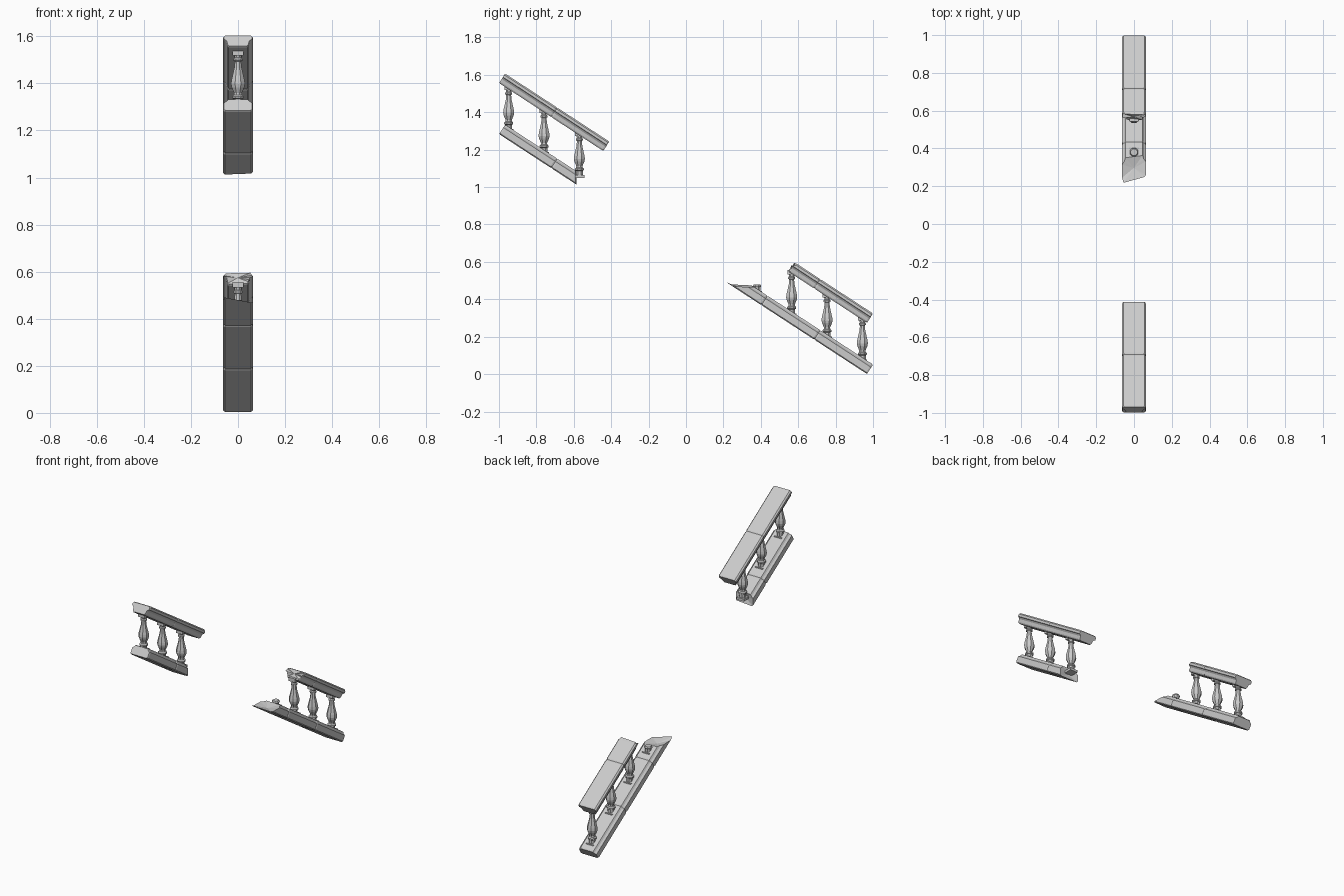
import bpy, bmesh, math, random
from mathutils import Vector

if "Cube" in bpy.data.objects:
    bpy.data.objects.remove(bpy.data.objects["Cube"])

random.seed(4)
SLOPE = 0.652
ANG = math.atan(SLOPE)
SN, CS = math.sin(ANG), math.cos(ANG)
HAND_Z, BASE_Z = 0.976, 0.703      # height of each rail's top line at y = 0

# Half cross-sections: (half width, height below the rail top)
HAND = [(0.040, -0.060), (0.046, -0.052), (0.049, -0.034), (0.055, -0.026),
        (0.063, -0.022), (0.063, -0.008), (0.055, 0.0)]
BASE = [(0.056, -0.060), (0.063, -0.054), (0.063, -0.018), (0.052, -0.010), (0.045, 0.0)]


def finish(name, bm):
    bmesh.ops.recalc_face_normals(bm, faces=bm.faces)
    me = bpy.data.meshes.new(name)
    bm.to_mesh(me)
    bm.free()
    ob = bpy.data.objects.new(name, me)
    bpy.context.collection.objects.link(ob)
    return ob


def rail_block(s0, s1, half, z0, rough=0.0):
    """Sloped stone block from y = s0 to s1 with softened ends; rough breaks the s0 end."""
    bm = bmesh.new()
    outline = half + [(-x, h) for x, h in reversed(half)]
    b = 0.007
    rings = []
    for i, (s, k) in enumerate([(s0, 0.9), (s0 + b, 1), (s1 - b, 1), (s1, 0.9)]):
        ring = []
        for x, h in outline:
            hh = -0.03 + (h + 0.03) * k
            t = s + (random.uniform(-rough, rough) if i < 2 else 0)
            ring.append(bm.verts.new((x * (0.5 + k / 2), t + hh * SN, z0 - t * SLOPE + hh * CS)))
        rings.append(ring)
    n = len(outline)
    for a, c in zip(rings, rings[1:]):
        for j in range(n):
            bm.faces.new((a[j], a[(j + 1) % n], c[(j + 1) % n], c[j]))
    start = bm.faces.new(rings[0])
    bm.faces.new(rings[-1])
    if rough:
        bmesh.ops.poke(bm, faces=[start])
    return bm


def cut(bm, point, normal, dent):
    """Break a block off at a plane, leaving a dented face."""
    geom = bm.verts[:] + bm.edges[:] + bm.faces[:]
    bmesh.ops.bisect_plane(bm, geom=geom, plane_co=point, plane_no=normal, clear_outer=True)
    edges = [e for e in bm.edges if e.is_boundary]
    made = bmesh.ops.holes_fill(bm, edges=edges, sides=0)["faces"]
    centre = bmesh.ops.poke(bm, faces=made)["verts"]
    for v in centre:
        v.co -= Vector(normal).normalized() * dent


def lathe(bm, y, z0, profile, sides=8):
    rings = []
    for z, r in profile:
        rings.append([bm.verts.new((r * math.cos((i + 0.5) * math.tau / sides),
                                    y + r * math.sin((i + 0.5) * math.tau / sides), z0 + z))
                      for i in range(sides)])
    for a, c in zip(rings, rings[1:]):
        for i in range(sides):
            j = (i + 1) % sides
            bm.faces.new((a[i], a[j], c[j], c[i]))
    bm.faces.new(rings[0])
    bm.faces.new(rings[-1])


def slab(bm, y, za, zb, w):
    made = bmesh.ops.create_cube(bm, size=1)["verts"]
    for v in made:
        v.co = (v.co.x * 2 * w, y + v.co.y * 2 * w, (za + zb) / 2 + v.co.z * (zb - za))


FOOT = [(-0.012, 0.020), (0.012, 0.020), (0.016, 0.026), (0.024, 0.026), (0.030, 0.019)]
BODY = [(0.038, 0.018), (0.062, 0.029), (0.076, 0.032), (0.092, 0.030), (0.145, 0.017),
        (0.172, 0.014), (0.175, 0.020), (0.183, 0.020), (0.188, 0.015), (0.202, 0.017)]


def baluster(name, y, whole=True):
    bm = bmesh.new()
    z0 = BASE_Z - SLOPE * y
    slab(bm, y, z0 - 0.025, z0 - 0.010, 0.026)
    if whole:
        lathe(bm, y, z0, FOOT + BODY)
        slab(bm, y, z0 + 0.198, z0 + 0.222, 0.023)
    else:
        lathe(bm, y, z0, [(-0.012, 0.020), (0.008, 0.020), (0.016, 0.024), (0.024, 0.019)])
    finish(name, bm)


# Handrail blocks
finish("upper_handrail_a", rail_block(-0.967, -0.688, HAND, HAND_Z))
finish("upper_handrail_b", rail_block(-0.688, -0.410, HAND, HAND_Z))
finish("lower_handrail_broken", rail_block(0.583, 0.718, HAND, HAND_Z, 0.009))
finish("lower_handrail_end", rail_block(0.718, 1.0, HAND, HAND_Z))

# Base rail blocks
finish("upper_base_a", rail_block(-0.967, -0.688, BASE, BASE_Z))
bm = rail_block(-0.688, -0.42, BASE, BASE_Z)
cut(bm, (0, -0.588, 1.04), (0.06, 1, 0.0), 0.012)
finish("upper_base_broken", bm)
finish("lower_base_a", rail_block(0.436, 0.718, BASE, BASE_Z))
finish("lower_base_end", rail_block(0.718, 1.0, BASE, BASE_Z))

# Shattered wedge of the base rail, with a pointed sliver
bm = rail_block(0.15, 0.436, BASE, BASE_Z)
cut(bm, (0, 0.3, 0.472), (0.08, 0.03, 1), 0.012)
tip = min((v for v in bm.verts if v.co.x < -0.03), key=lambda v: v.co.y)
tip.co = (-0.056, 0.218, 0.490)
finish("lower_base_shard", bm)

# Balusters and the stump of a missing one
for i, y in enumerate((-0.948, -0.759, -0.570, 0.565, 0.754, 0.943)):
    baluster(f"baluster_{i + 1}", y)
baluster("baluster_stump", 0.380, whole=False)
